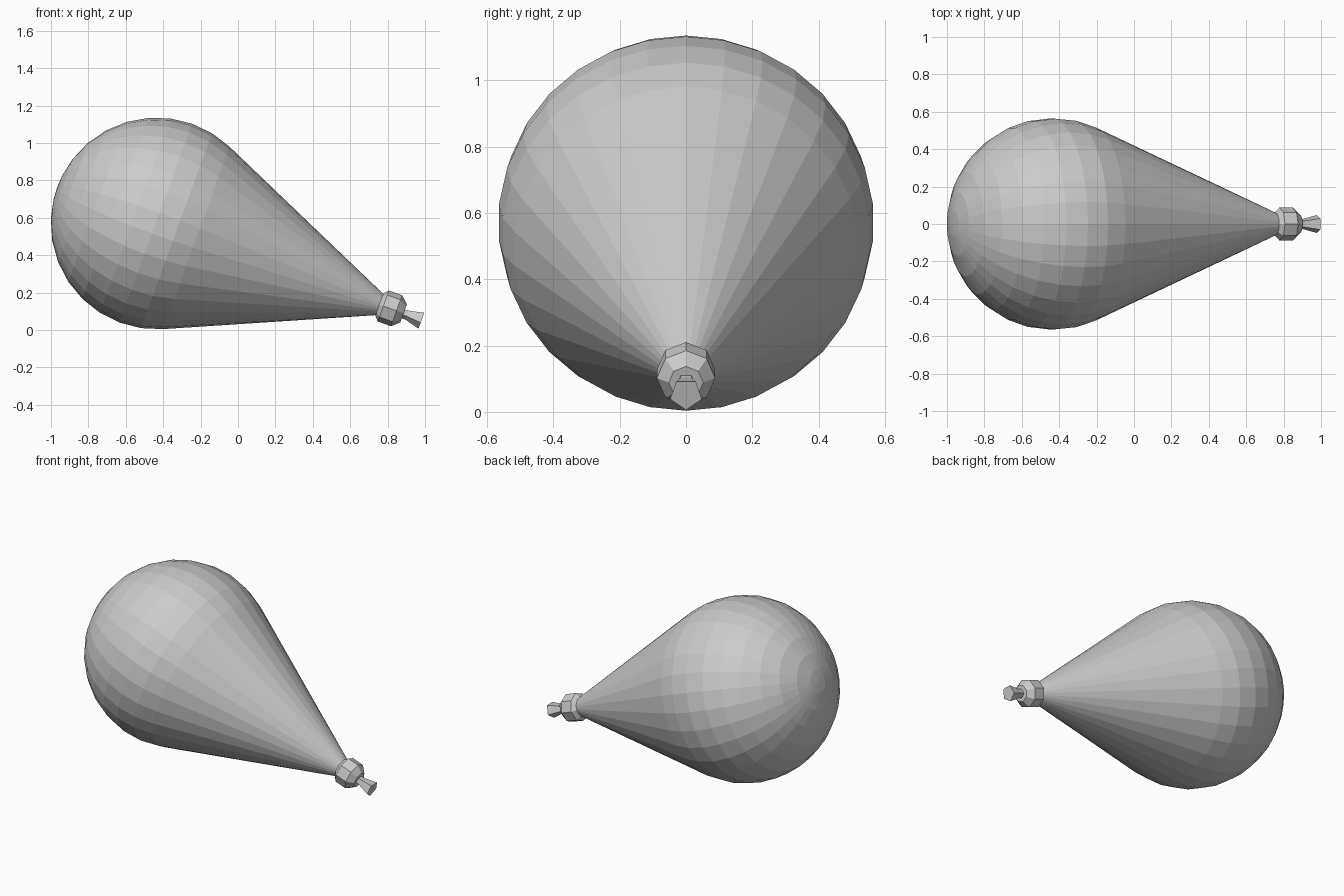
import bpy, bmesh, math
from mathutils import Matrix, Vector

if "Cube" in bpy.data.objects:
    bpy.data.objects.remove(bpy.data.objects["Cube"])

TILT = math.radians(20)
CENTRE = Vector((-0.435, 0, 0.57))
R = 0.566
# local z becomes the balloon axis, local x becomes the upper side
AXIS = Vector((math.cos(TILT), 0, -math.sin(TILT)))
UP = Vector((math.sin(TILT), 0, math.cos(TILT)))
SIDE = AXIS.cross(UP)


def lathe(name, profile, sides, phase=0.0):
    """Revolve (distance along axis, radius) points into a closed flat-shaded solid."""
    bm = bmesh.new()
    rings = []
    for t, r in profile:
        if r == 0:
            rings.append([bm.verts.new(CENTRE + AXIS * t)] * sides)
            continue
        ring = []
        for i in range(sides):
            a = phase + 2 * math.pi * i / sides
            ring.append(bm.verts.new(CENTRE + AXIS * t + (UP * math.cos(a) + SIDE * math.sin(a)) * r))
        rings.append(ring)
    for a, b in zip(rings, rings[1:]):
        for i in range(sides):
            j = (i + 1) % sides
            bm.faces.new(list(dict.fromkeys((a[i], a[j], b[j], b[i]))))
    for ring in (rings[0], rings[-1]):
        if ring[0] is not ring[1]:
            bm.faces.new(ring)
    bmesh.ops.recalc_face_normals(bm, faces=bm.faces)
    mesh = bpy.data.meshes.new(name)
    bm.to_mesh(mesh)
    bm.free()
    obj = bpy.data.objects.new(name, mesh)
    bpy.context.collection.objects.link(obj)
    return obj


# Balloon body: round back, then a straight taper tangent to it
angles = [0, 7] + [17.5 + 12 * k for k in range(9)]
body = [(-R * math.cos(math.radians(a)), R * math.sin(math.radians(a))) for a in angles]
body[0] = (-R, 0)
lathe("balloon_body", body + [(1.28, 0.055)], 30)

# Knot
lathe("knot", [(1.255, 0.05), (1.29, 0.088), (1.365, 0.088), (1.405, 0.052)], 8)

# Flared tail with five sides, point down
lathe("tail", [(1.395, 0.028), (1.425, 0.028), (1.508, 0.05)], 5, math.pi)
